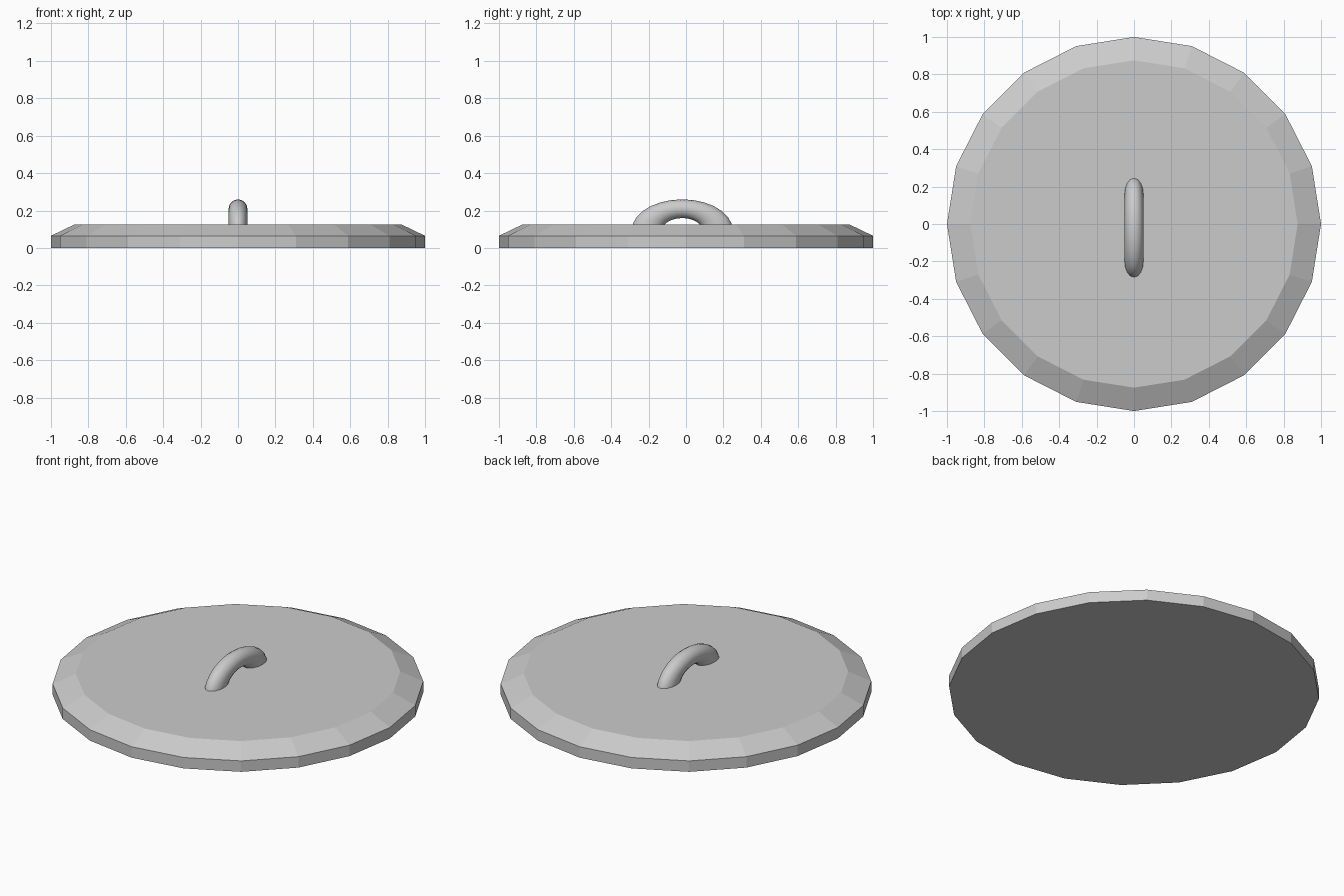
import bpy, bmesh
from math import sin, cos, pi

if "Cube" in bpy.data.objects:
    bpy.data.objects.remove(bpy.data.objects["Cube"])


def mesh_from_rings(name, rings, smooth=False):
    """Skin a list of closed vertex rings and cap both ends."""
    bm = bmesh.new()
    loops = [[bm.verts.new(p) for p in ring] for ring in rings]
    n = len(loops[0])
    for a, b in zip(loops, loops[1:]):
        for i in range(n):
            j = (i + 1) % n
            bm.faces.new((a[i], a[j], b[j], b[i]))
    bm.faces.new(loops[0])
    bm.faces.new(loops[-1])
    bmesh.ops.recalc_face_normals(bm, faces=bm.faces)
    mesh = bpy.data.meshes.new(name)
    bm.to_mesh(mesh)
    bm.free()
    obj = bpy.data.objects.new(name, mesh)
    bpy.context.collection.objects.link(obj)
    if smooth:
        bpy.ops.object.select_all(action='DESELECT')
        obj.select_set(True)
        bpy.context.view_layer.objects.active = obj
        bpy.ops.object.shade_smooth_by_angle(angle=pi / 4)
    return obj


# Lid plate: 20-sided disc with a chamfered upper edge
SIDES = 20
profile = [(1.0, 0.0), (1.0, 0.065), (0.875, 0.125)]
mesh_from_rings("lid_plate", [
    [(r * cos(2 * pi * i / SIDES), r * sin(2 * pi * i / SIDES), z)
     for i in range(SIDES)]
    for r, z in profile])

# Handle: flattened half ring, its feet sunk into the plate
MAJOR, MINOR, STEPS, SEGS = 0.188, 0.082, 14, 16
FLATTEN, HALF_WIDTH = 0.61, 0.05
CENTRE_Y, CENTRE_Z = -0.02, 0.095
rings = []
for k in range(STEPS + 1):
    a = pi * k / STEPS
    ring = []
    for i in range(SEGS):
        t = 2 * pi * i / SEGS
        r = MAJOR + MINOR * cos(t)
        ring.append((HALF_WIDTH * sin(t),
                     CENTRE_Y + r * cos(a),
                     CENTRE_Z + FLATTEN * r * sin(a)))
    rings.append(ring)
mesh_from_rings("handle", rings, smooth=True)
